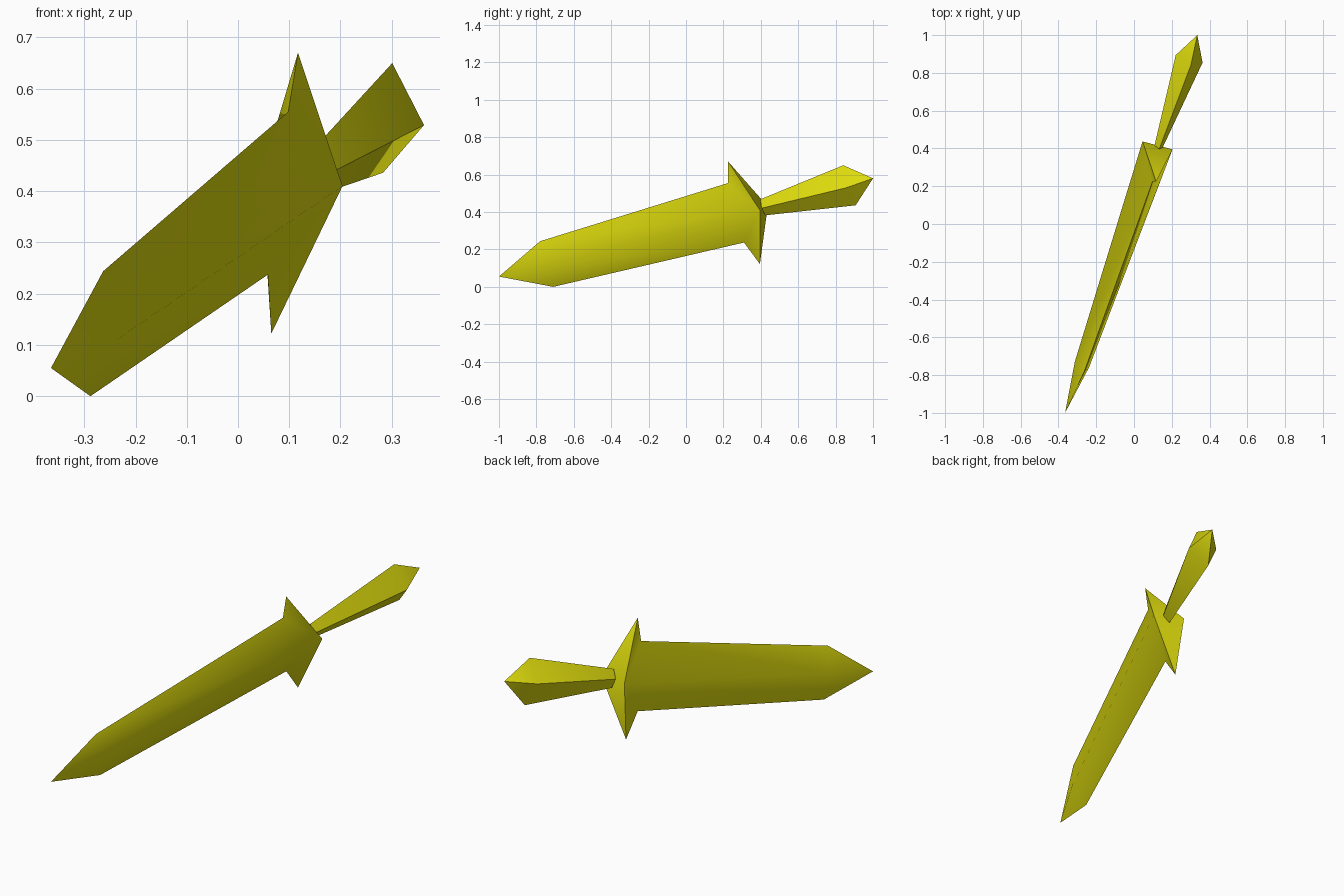
import bpy, math
from mathutils import Vector

if "Cube" in bpy.data.objects:
    bpy.data.objects.remove(bpy.data.objects["Cube"])

yellow = bpy.data.materials.new("yellow")
yellow.diffuse_color = (0.72, 0.70, 0.004, 1)
yellow.use_nodes = True
yellow.node_tree.nodes["Principled BSDF"].inputs["Base Color"].default_value = yellow.diffuse_color


def make(name, points, faces):
    mesh = bpy.data.meshes.new(name)
    mesh.from_pydata(points, [], faces)
    mesh.materials.append(yellow)
    obj = bpy.data.objects.new(name, mesh)
    bpy.context.collection.objects.link(obj)
    bpy.ops.object.select_all(action='DESELECT')
    obj.select_set(True)
    bpy.context.view_layer.objects.active = obj
    # consistent outward normals, then smooth the shallow ridges
    bpy.ops.object.mode_set(mode='EDIT')
    bpy.ops.mesh.select_all(action='SELECT')
    bpy.ops.mesh.normals_make_consistent(inside=False)
    bpy.ops.object.mode_set(mode='OBJECT')
    bpy.ops.object.shade_smooth_by_angle(angle=math.radians(60))
    return obj


def bridge(a, b):
    """Quads between two four-point rings starting at indices a and b."""
    return [(a + i, a + (i + 1) % 4, b + (i + 1) % 4, b + i) for i in range(4)]


def cap(tip, ring):
    return [(tip, ring + i, ring + (i + 1) % 4) for i in range(4)]


# Blade: tip, shoulder ring and base ring (up, right, down, left),
# flowing into the swept guard with an upper and a lower prong
blade = [
    (-0.365, -1.0, 0.055),
    (-0.263, -0.78, 0.244), (-0.237, -0.757, 0.11),
    (-0.288, -0.71, 0.0), (-0.313, -0.728, 0.136),
    (0.098, 0.225, 0.555), (0.204, 0.395, 0.41),
    (0.058, 0.31, 0.237), (0.045, 0.437, 0.43),
    (0.117, 0.225, 0.67), (0.065, 0.395, 0.122),
]
faces = cap(0, 1) + bridge(1, 5)
for edge, prong in ((5, 9), (7, 10)):
    faces += [(edge, 6, prong), (edge, prong, 8), (prong, 6, 8)]
make("blade_and_guard", blade, faces)

# Handle: diamond section flaring towards a pointed pommel
end_mid, start_mid = Vector((0.292, 0.874, 0.543)), Vector((0.13, 0.41, 0.425))
up = Vector((0.009, -0.033, 0.107))
side = Vector((0.071, -0.020, -0.014))


def ring(mid, u, s):
    return [mid + up * u, mid + side * s, mid - up * u, mid - side * s]


points = ring(start_mid, 0.4, 0.3) + ring(end_mid, 1, 1) + [Vector((0.335, 1.0, 0.58))]
make("handle", points, [(0, 1, 2, 3)] + bridge(0, 4) + cap(8, 4))
